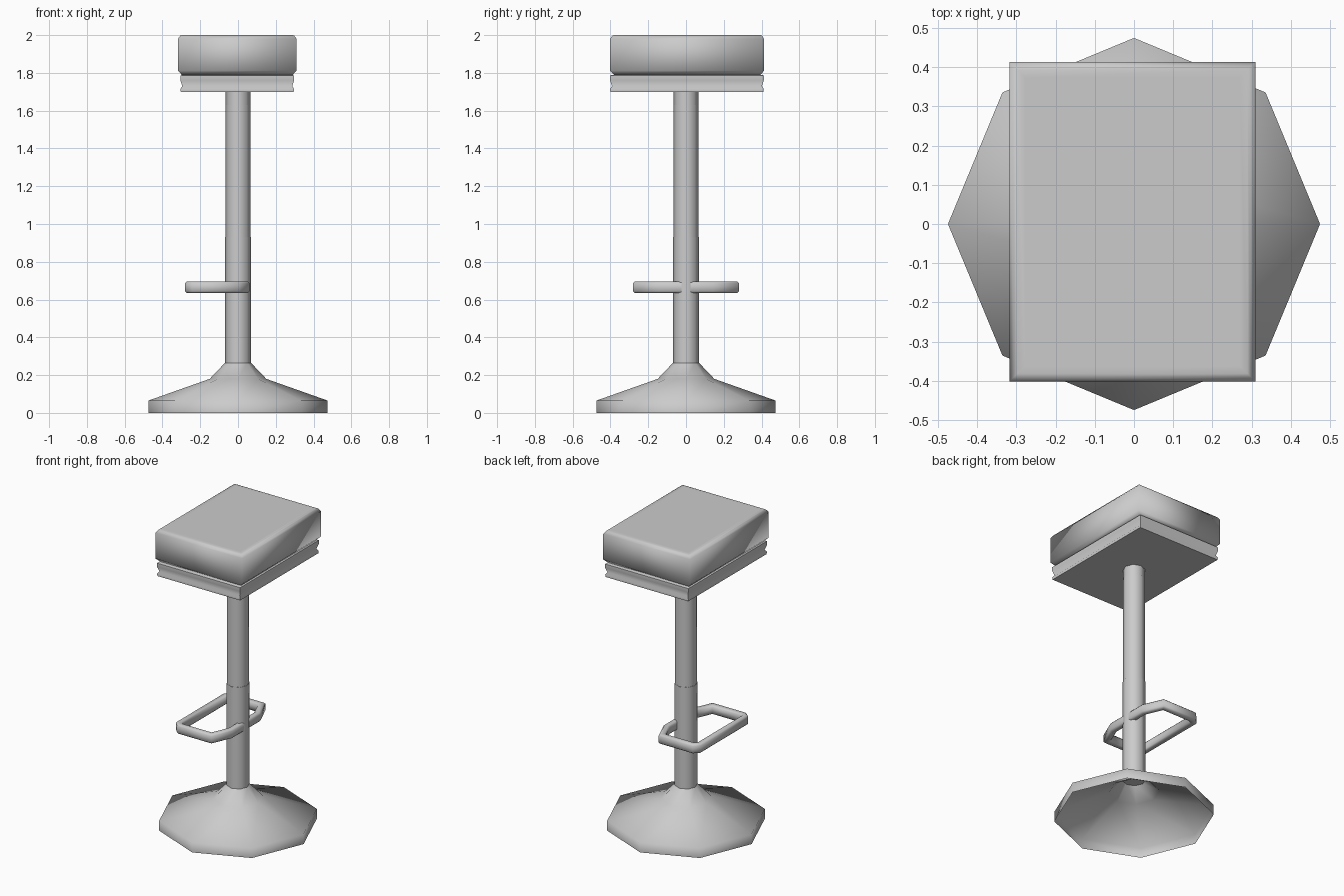
import bpy, bmesh
from math import cos, sin, pi
from mathutils import Vector

cube = bpy.data.objects.get("Cube")
if cube:
    bpy.data.objects.remove(cube)

grey = bpy.data.materials.new("grey")
grey.use_nodes = True
grey.diffuse_color = (0.6, 0.6, 0.6, 1)
grey.node_tree.nodes["Principled BSDF"].inputs["Base Color"].default_value = (0.6, 0.6, 0.6, 1)


def loft(name, rings, cap_start=True, cap_end=True, sharp=None):
    """Bridge rings of equal point count into one smooth part."""
    bm = bmesh.new()
    loops = [[bm.verts.new(p) for p in ring] for ring in rings]
    n = len(loops[0])
    for a, b in zip(loops, loops[1:]):
        for i in range(n):
            j = (i + 1) % n
            bm.faces.new((a[i], a[j], b[j], b[i]))
    if cap_start:
        bm.faces.new(loops[0][::-1])
    if cap_end:
        bm.faces.new(loops[-1])
    bmesh.ops.recalc_face_normals(bm, faces=bm.faces)
    mesh = bpy.data.meshes.new(name)
    bm.to_mesh(mesh)
    bm.free()
    mesh.materials.append(grey)
    obj = bpy.data.objects.new(name, mesh)
    bpy.context.collection.objects.link(obj)
    bpy.ops.object.select_all(action='DESELECT')
    obj.select_set(True)
    bpy.context.view_layer.objects.active = obj
    if sharp:
        bpy.ops.object.shade_smooth_by_angle(angle=sharp)
    else:
        bpy.ops.object.shade_smooth()
    return obj


def octagon(radius, z):
    return [(radius * cos(i * pi / 4), radius * sin(i * pi / 4), z) for i in range(8)]


def rectangle(center, half, inset, z):
    hx, hy = half[0] - inset, half[1] - inset
    return [(center[0] + sx * hx, center[1] + sy * hy, z)
            for sx, sy in ((-1, -1), (1, -1), (1, 1), (-1, 1))]


# Flared base, an open shell underneath
loft("base", [octagon(r, z) for r, z in
              ((0.475, 0), (0.475, 0.065), (0.15, 0.18), (0.069, 0.265))],
     cap_start=False, cap_end=False)

# Telescoping column
for name, r, low, high in (("lower_column", 0.069, 0.26, 0.93),
                           ("upper_column", 0.067, 0.92, 1.63),
                           ("column_top", 0.065, 1.62, 1.71)):
    loft(name, [octagon(r, low), octagon(r, high)], sharp=pi / 3)

# Seat tray with a shallow groove around its side
loft("seat_tray", [rectangle((-0.004, 0.005), (0.301, 0.407), inset, z) for inset, z in
                   ((0.02, 1.70), (0.002, 1.70), (0, 1.715), (0.01, 1.73),
                    (0, 1.76), (0, 1.785), (0.01, 1.79))], sharp=pi / 3)

# Cushion with softened top and bottom edges
loft("seat_cushion", [rectangle((-0.004, 0.006), (0.314, 0.408), inset, z) for inset, z in
                      ((0.04, 1.788), (0.02, 1.79), (0, 1.812), (0, 1.98),
                       (0.012, 1.997), (0.02, 2.0), (0.04, 2.0))])

# Footrest: a chamfered bar loop, open where it meets the column
half_path = [(0.042, 0.025), (0.042, 0.14), (-0.01, 0.26), (-0.235, 0.26), (-0.26, 0.235)]
path = [Vector(p) for p in half_path] + [Vector((x, -y)) for x, y in reversed(half_path)]
w, h, c = 0.02, 0.03, 0.009
section = [(w, h - c), (w - c, h), (c - w, h), (-w, h - c),
           (-w, c - h), (c - w, -h), (w - c, -h), (w, c - h)]
rings = []
for i, p in enumerate(path):
    before = (p - path[i - 1]).normalized() if i else None
    after = (path[i + 1] - p).normalized() if i + 1 < len(path) else None
    along = ((before or after) + (after or before)).normalized()
    miter = Vector((along.y, -along.x)) / along.dot(before or after)
    rings.append([(p.x + miter.x * s, p.y + miter.y * s, 0.665 + t) for s, t in section])
loft("footrest", rings, sharp=pi / 3)
